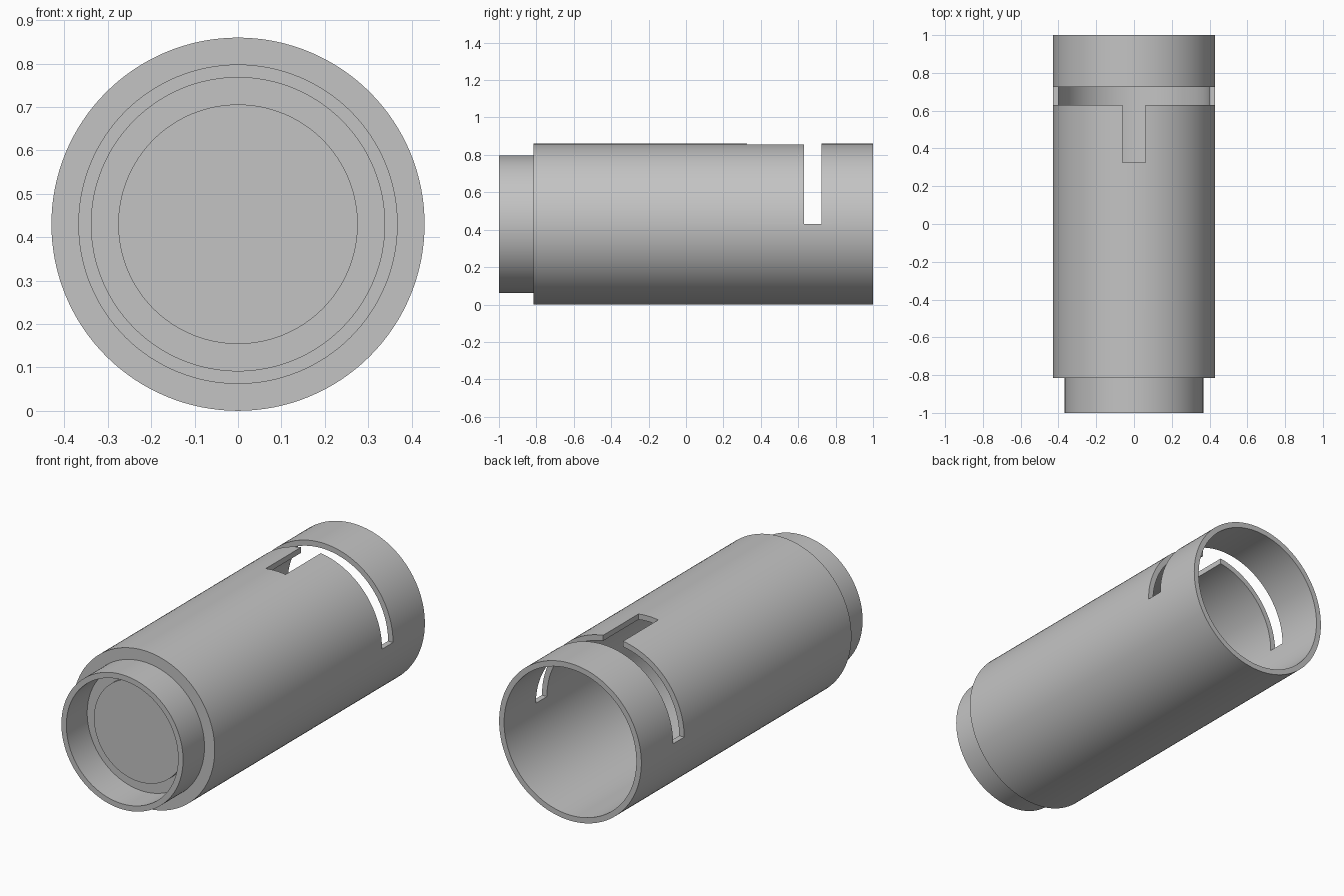
import bpy, bmesh, math
from mathutils import Matrix

if "Cube" in bpy.data.objects:
    bpy.data.objects.remove(bpy.data.objects["Cube"])

R = 0.43       # outer radius, also the height of the axis
SEGMENTS = 128

grey = bpy.data.materials.new("plain grey")
grey.diffuse_color = (0.55, 0.55, 0.55, 1)
grey.use_nodes = True
grey.node_tree.nodes["Principled BSDF"].inputs["Base Color"].default_value = grey.diffuse_color


def add_object(name, bm):
    bmesh.ops.recalc_face_normals(bm, faces=bm.faces)
    mesh = bpy.data.meshes.new(name)
    bm.to_mesh(mesh)
    bm.free()
    mesh.materials.append(grey)
    obj = bpy.data.objects.new(name, mesh)
    bpy.context.collection.objects.link(obj)
    return obj


# Tube with stepped neck: (radius, y) profile turned around the y axis
profile = [(0, -0.85), (0.276, -0.85), (0.276, -0.82), (0.338, -0.82),
           (0.338, -1), (0.368, -1), (0.368, -0.815), (R, -0.815),
           (R, 1), (0.40, 1), (0.40, -0.78), (0, -0.78)]
bm = bmesh.new()
verts = [bm.verts.new((r, y, 0)) for r, y in profile]
edges = [bm.edges.new(pair) for pair in zip(verts, verts[1:])]
bmesh.ops.spin(bm, geom=verts + edges, cent=(0, 0, 0), axis=(0, 1, 0),
               angle=math.tau, steps=SEGMENTS, use_merge=False)
bmesh.ops.remove_doubles(bm, verts=bm.verts, dist=1e-4)
bmesh.ops.transform(bm, matrix=Matrix.Translation((0, 0, R)), verts=bm.verts)
tube = add_object("tube_body", bm)

# T-shaped cutter: half-round slot plus the notch running forward from it
outline = [(-0.6, 0.725), (-0.6, 0.63), (-0.06, 0.63), (-0.06, 0.325),
           (0.06, 0.325), (0.06, 0.63), (0.6, 0.63), (0.6, 0.725)]
bm = bmesh.new()
face = bm.faces.new([bm.verts.new((x, y, R)) for x, y in outline])
top = bmesh.ops.extrude_face_region(bm, geom=[face])["geom"]
bmesh.ops.translate(bm, vec=(0, 0, 0.6),
                    verts=[v for v in top if isinstance(v, bmesh.types.BMVert)])
cutter = add_object("slot_cutter", bm)
cutter.hide_render = True
cutter.hide_set(True)

# Cut the slot and smooth the round walls
cut = tube.modifiers.new("slot", "BOOLEAN")
cut.operation = "DIFFERENCE"
cut.solver = "EXACT"
cut.object = cutter
bpy.context.view_layer.objects.active = tube
tube.select_set(True)
bpy.ops.object.modifier_apply(modifier=cut.name)
bpy.data.objects.remove(cutter)
bpy.ops.object.shade_smooth_by_angle(angle=math.radians(30))
